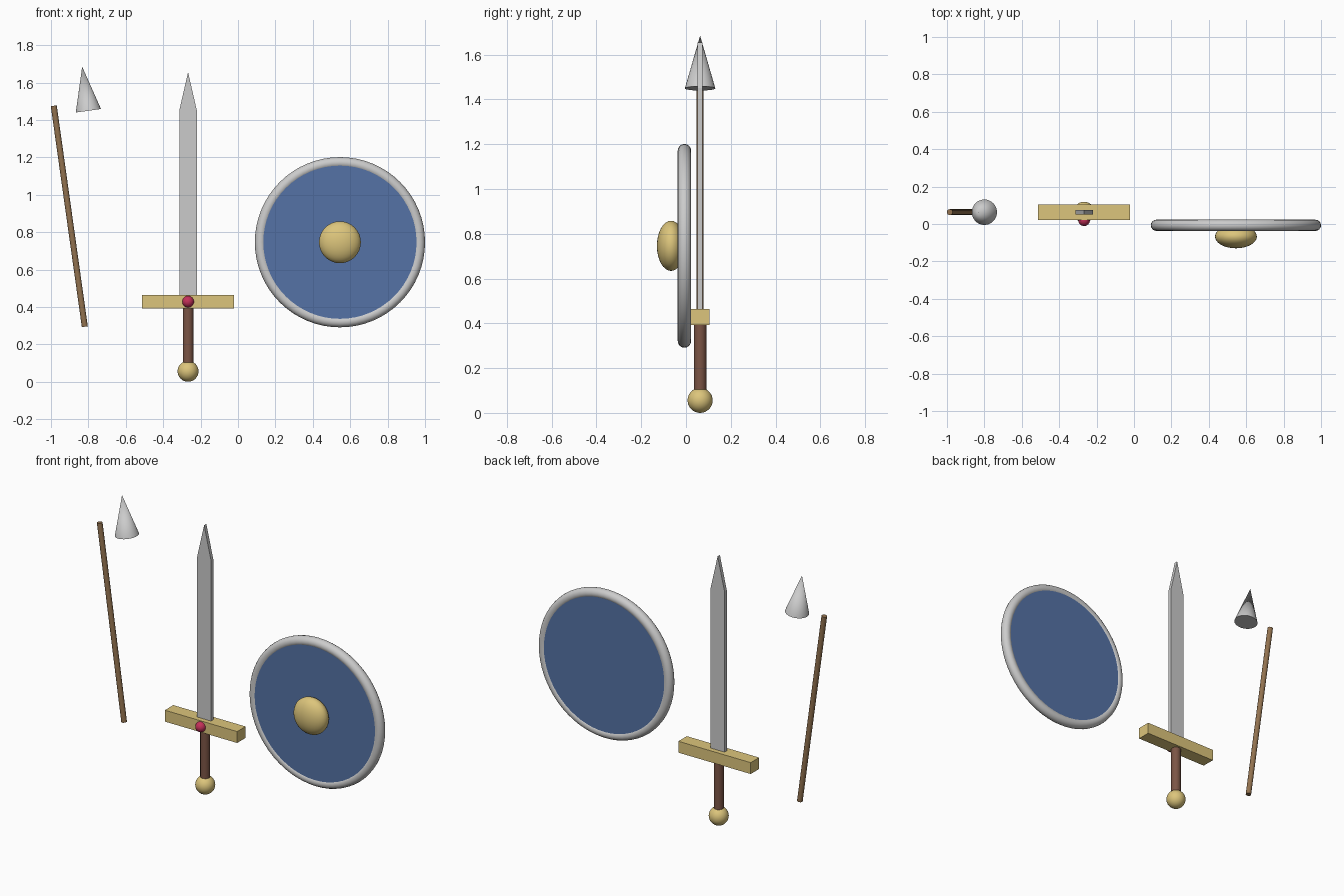
import bpy
import bmesh
from math import radians, pi, sin, cos

if "Cube" in bpy.data.objects:
    bpy.data.objects.remove(bpy.data.objects["Cube"])


def material(name, rgb):
    m = bpy.data.materials.new(name)
    m.diffuse_color = (*rgb, 1)
    m.use_nodes = True
    m.node_tree.nodes["Principled BSDF"].inputs["Base Color"].default_value = m.diffuse_color
    return m


STEEL = material("steel", (0.62, 0.62, 0.65))
GOLD = material("gold", (0.72, 0.56, 0.20))
LEATHER = material("leather", (0.20, 0.09, 0.06))
WOOD = material("wood", (0.29, 0.17, 0.08))
BLUE = material("blue", (0.09, 0.17, 0.38))
RED = material("red", (0.55, 0.03, 0.10))

SX, SY = -0.267, 0.063   # sword axis
HX, HY, HZ = 0.545, -0.007, 0.746   # shield centre
TILT = radians(-8)       # spear lean


def finish(name, mat, smooth=True):
    ob = bpy.context.object
    ob.name = name
    ob.data.materials.append(mat)
    if smooth:
        bpy.ops.object.shade_smooth_by_angle(angle=radians(35))
    return ob


def ball(name, mat, loc, scale):
    bpy.ops.mesh.primitive_uv_sphere_add(segments=32, ring_count=16, radius=1, location=loc)
    ob = bpy.context.object
    ob.scale = scale
    bpy.ops.object.transform_apply(location=False, rotation=False, scale=True)
    return finish(name, mat)


def rod(name, mat, loc, r, length, rot=(0, 0, 0), sides=24):
    bpy.ops.mesh.primitive_cylinder_add(vertices=sides, radius=r, depth=length,
                                        location=loc, rotation=rot)
    return finish(name, mat)


# Sword: pommel, grip, guard, gem
ball("pommel", GOLD, (SX, SY, 0.056), (0.056,) * 3)
rod("grip", LEATHER, (SX, SY, 0.24), 0.028, 0.34)
bpy.ops.mesh.primitive_cube_add(size=1, location=(SX, SY, 0.428))
bpy.context.object.scale = (0.492, 0.082, 0.07)
bpy.ops.object.transform_apply(location=False, rotation=False, scale=True)
finish("guard", GOLD, smooth=False)
ball("gem", RED, (SX, 0.02, 0.428), (0.031,) * 3)

# Sword blade: pointed profile extruded through its thickness
profile = [(-0.047, 0.44), (0.047, 0.44), (0.047, 1.45), (0, 1.655), (-0.047, 1.45)]
bm = bmesh.new()
face = bm.faces.new([bm.verts.new((SX + x, SY - 0.011, z)) for x, z in profile])
ext = bmesh.ops.extrude_face_region(bm, geom=[face])["geom"]
bmesh.ops.translate(bm, vec=(0, 0.022, 0),
                    verts=[g for g in ext if isinstance(g, bmesh.types.BMVert)])
bmesh.ops.recalc_face_normals(bm, faces=bm.faces)
mesh = bpy.data.meshes.new("blade")
bm.to_mesh(mesh)
bm.free()
mesh.materials.append(STEEL)
bpy.context.collection.objects.link(bpy.data.objects.new("blade", mesh))

# Shield: disc, rounded rim, domed boss
rod("shield_disc", BLUE, (HX, HY, HZ), 0.425, 0.05, (pi / 2, 0, 0), 64)
bpy.ops.mesh.primitive_torus_add(major_radius=0.425, minor_radius=0.03, major_segments=64,
                                 minor_segments=16, location=(HX, HY, HZ),
                                 rotation=(pi / 2, 0, 0))
finish("shield_rim", STEEL)
ball("shield_boss", GOLD, (HX, -0.067, HZ), (0.112, 0.063, 0.112))

# Spear: leaning shaft with a separate head floating beside its top
rod("spear_shaft", WOOD, (-0.902, SY, 0.885), 0.016, 1.193, (0, TILT, 0), 16)
head_h = 0.238
bpy.ops.mesh.primitive_cone_add(
    vertices=32, radius1=0.068, radius2=0, depth=head_h, rotation=(0, TILT, 0),
    location=(-0.80 + sin(TILT) * head_h / 2, SY, 1.449 + cos(TILT) * head_h / 2))
finish("spear_head", STEEL)
